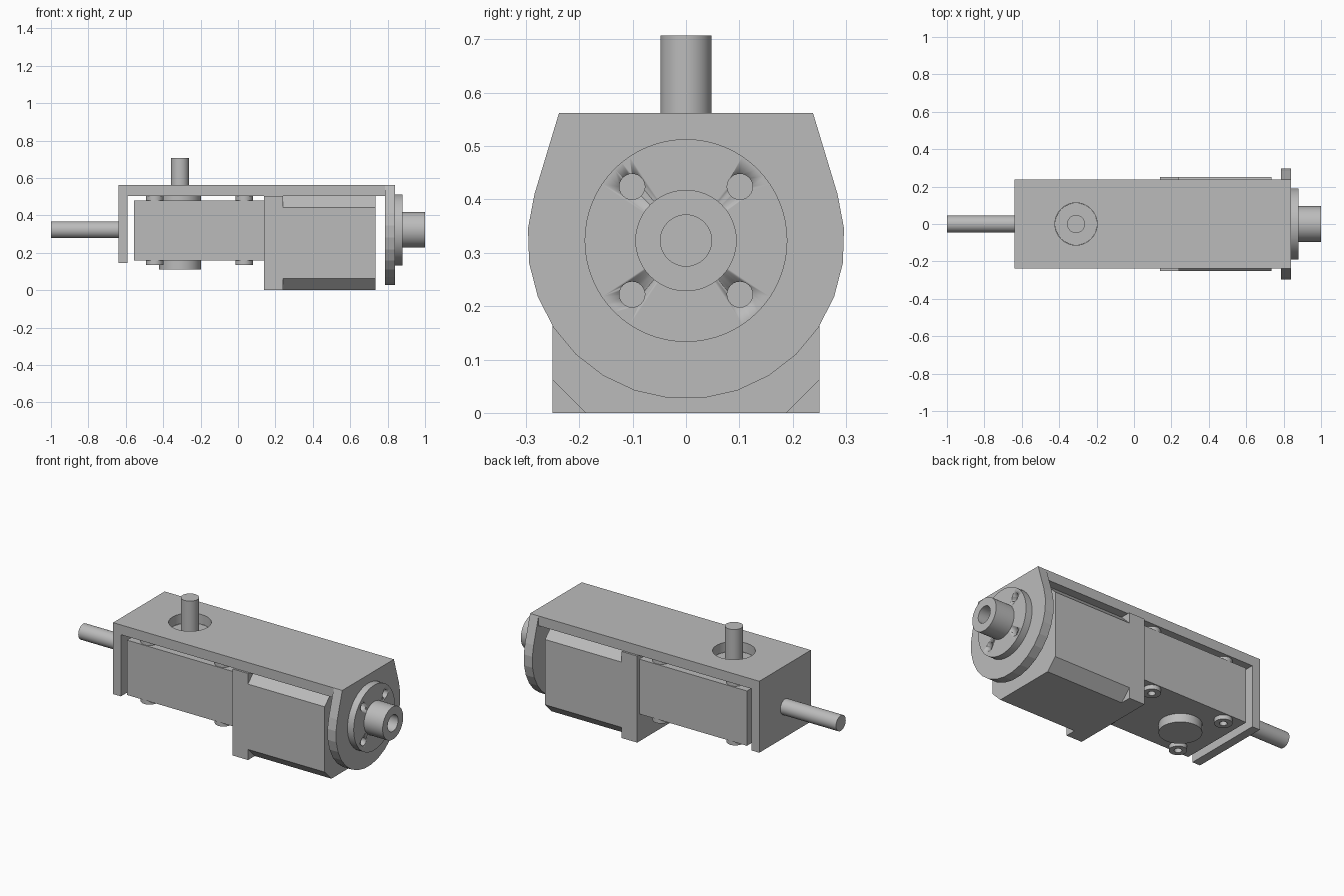
import bpy, bmesh, math
from mathutils import Matrix, Vector

if "Cube" in bpy.data.objects:
    bpy.data.objects.remove(bpy.data.objects["Cube"], do_unlink=True)

grey = bpy.data.materials.new("machined grey")
grey.use_nodes = True
grey.diffuse_color = (0.5, 0.5, 0.5, 1)
grey.node_tree.nodes["Principled BSDF"].inputs["Base Color"].default_value = (0.5, 0.5, 0.5, 1)

AXIS_Z = 0.323          # height of the drive axis
TOP = 0.562             # top of the bracket
PLATE = 0.505           # underside of the bracket top
OUT_X, OUT_Z = -0.31, 0  # vertical shaft position


def finish(name, bm, smooth=False):
    bmesh.ops.remove_doubles(bm, verts=bm.verts, dist=1e-5)
    bmesh.ops.recalc_face_normals(bm, faces=bm.faces)
    mesh = bpy.data.meshes.new(name)
    bm.to_mesh(mesh)
    bm.free()
    mesh.materials.append(grey)
    obj = bpy.data.objects.new(name, mesh)
    bpy.context.collection.objects.link(obj)
    bpy.ops.object.select_all(action="DESELECT")
    obj.select_set(True)
    bpy.context.view_layer.objects.active = obj
    if smooth:
        bpy.ops.object.shade_smooth_by_angle(angle=math.radians(35))
    return obj


def prism(name, outline, lo, hi, axis):
    """Extrude a 2D outline: (y, z) along X, or (x, z) along Y."""
    bm = bmesh.new()
    place = (lambda p: (lo, p[0], p[1])) if axis == "X" else (lambda p: (p[0], lo, p[1]))
    face = bm.faces.new([bm.verts.new(place(p)) for p in outline])
    ext = bmesh.ops.extrude_face_region(bm, geom=[face])
    step = Vector((hi - lo, 0, 0)) if axis == "X" else Vector((0, hi - lo, 0))
    bmesh.ops.translate(bm, vec=step, verts=[v for v in ext["geom"] if isinstance(v, bmesh.types.BMVert)])
    return finish(name, bm)


def turned(name, profile, centre, axis, sides=48):
    """Revolve (radius, distance) points around X or Z through centre."""
    bm = bmesh.new()
    rings = []
    for r, t in profile:
        rings.append([bm.verts.new((r * math.cos(a), r * math.sin(a), t))
                      for a in (math.tau * i / sides for i in range(sides))])
    for (ra, a), (rb, b) in zip(zip(profile, rings), zip(profile[1:], rings[1:])):
        for i in range(sides):
            j = (i + 1) % sides
            bm.faces.new((a[i], a[j], b[j], b[i]))
    # collapse the points on the axis into single poles
    bmesh.ops.remove_doubles(bm, verts=bm.verts, dist=1e-5)
    if axis == "X":
        bmesh.ops.rotate(bm, verts=bm.verts, matrix=Matrix.Rotation(math.pi / 2, 3, "Y"))
    bmesh.ops.translate(bm, verts=bm.verts, vec=centre)
    return finish(name, bm, True)


def rod(name, r, lo, hi, centre, axis, sides=48):
    return turned(name, [(0, lo), (r, lo), (r, hi), (0, hi)], centre, axis, sides)


def drill(obj, cutter):
    cutter.hide_render = True
    mod = obj.modifiers.new("hole", "BOOLEAN")
    mod.operation, mod.solver, mod.object = "DIFFERENCE", "EXACT", cutter
    bpy.ops.object.select_all(action="DESELECT")
    obj.select_set(True)
    bpy.context.view_layer.objects.active = obj
    bpy.ops.object.modifier_apply(modifier=mod.name)
    bpy.data.objects.remove(cutter, do_unlink=True)


# Bracket: top plate with a downturned end plate and a clearance hole
bracket = prism("bracket", [(-0.64, 0.145), (-0.59, 0.145), (-0.59, PLATE), (0.785, PLATE),
                            (0.785, TOP), (-0.64, TOP)], -0.238, 0.238, "Y")
drill(bracket, rod("hole_cutter", 0.113, 0.45, 0.6, (OUT_X, 0, 0), "Z"))

# Faceted round mounting flange with tapered shoulders
arc = [math.radians(17 - 214 * i / 17) for i in range(18)]
outline = [(0.297 * math.cos(a), AXIS_Z + 0.297 * math.sin(a)) for a in arc]
prism("mounting_flange", outline + [(-0.238, TOP), (0.238, TOP)], 0.785, 0.84, "X")

# Pilot disc with four bolt holes
disc = rod("pilot_disc", 0.19, 0.84, 0.88, (0, 0, AXIS_Z), "X", 64)
for sy in (-1, 1):
    for sz in (-1, 1):
        drill(disc, rod("bolt_cutter", 0.024, 0.85, 0.9, (0, sy * 0.101, AXIS_Z + sz * 0.101), "X", 24))

# Bored hub and input shaft on the drive axis
turned("hollow_hub", [(0, 0.88), (0.095, 0.88), (0.095, 1), (0.048, 1), (0.048, 0.885), (0, 0.885)],
       (0, 0, AXIS_Z), "X")
rod("input_shaft", 0.045, -1, -0.64, (0, 0, AXIS_Z), "X")

# Housing: square shoulder and a long body with chamfered edges
W, C = 0.25, 0.062
prism("housing_shoulder", [(-W, 0), (W, 0), (W, PLATE), (-W, PLATE)], 0.14, 0.24, "X")
prism("housing_body", [(-W + C, 0), (W - C, 0), (W, C), (W, PLATE - C), (W - C, PLATE),
                       (C - W, PLATE), (-W, PLATE - C), (-W, C)], 0.24, 0.735, "X")

# Gearbox block with vertical shaft and bosses
G = 0.231
prism("gearbox_block", [(-G, 0.16), (G, 0.16), (G, 0.48), (-G, 0.48)], -0.555, 0.14, "X")
rod("lower_cover", 0.112, 0.11, 0.16, (OUT_X, 0, 0), "Z")
rod("upper_cover", 0.112, 0.48, PLATE, (OUT_X, 0, 0), "Z")
rod("vertical_shaft", 0.048, PLATE, 0.707, (OUT_X, 0, 0), "Z")

# Bored screw bosses above and below the block
for x in (-0.445, 0.033):
    for y in (-0.18, 0.18):
        for base, tip in ((0.16, 0.135), (0.48, PLATE)):
            inner = base + (tip - base) * 0.1
            turned("screw_boss", [(0, base), (0.047, base), (0.047, tip), (0.02, tip),
                                  (0.02, inner), (0, inner)], (x, y, 0), "Z", 32)
